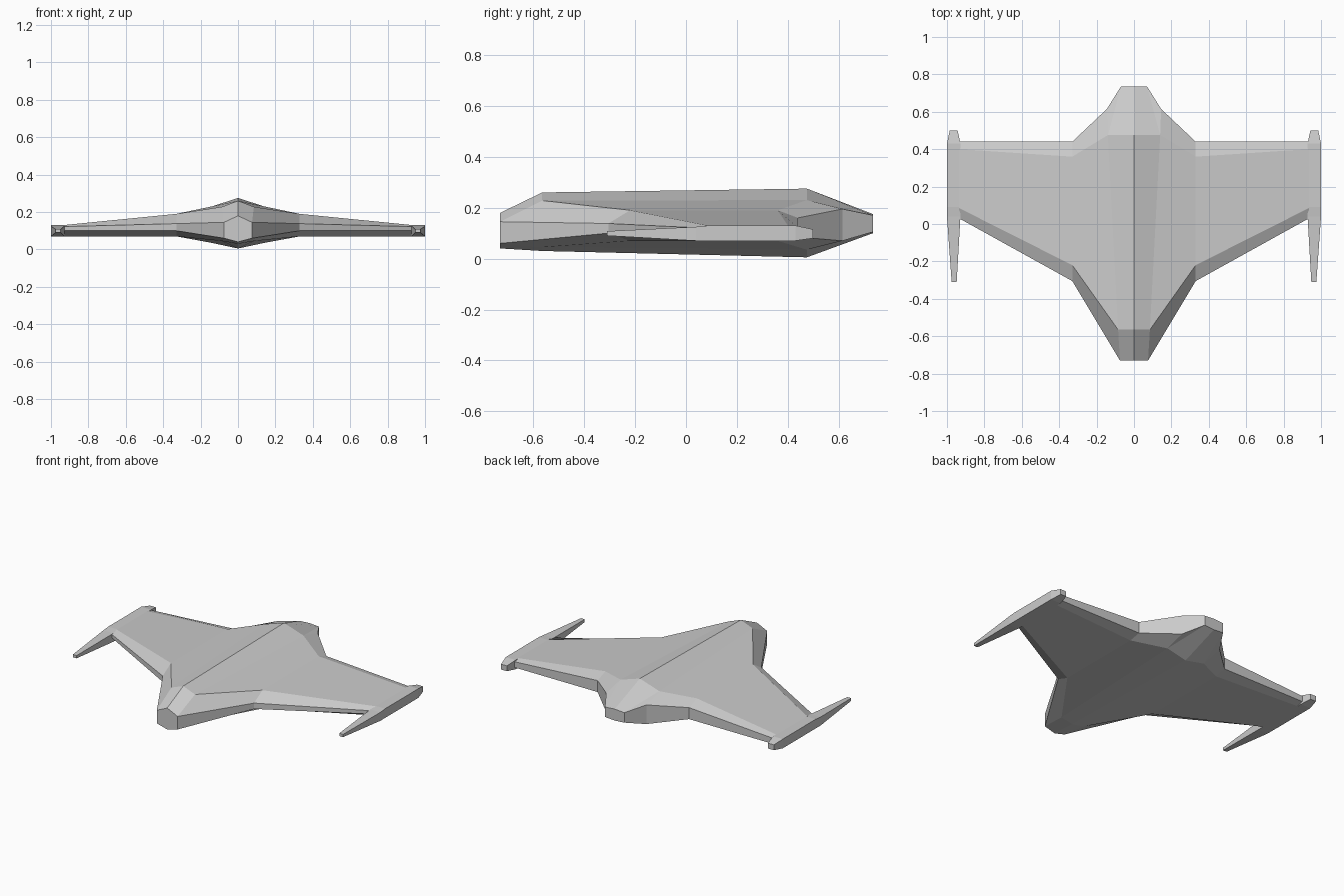
import bpy
import bmesh

cube = bpy.data.objects.get("Cube")
if cube:
    bpy.data.objects.remove(cube, do_unlink=True)

hull_grey = bpy.data.materials.new("hull_grey")
hull_grey.use_nodes = True
colour = (0.6, 0.6, 0.6, 1)
hull_grey.diffuse_color = colour
shader = next(n for n in hull_grey.node_tree.nodes if n.type == "BSDF_PRINCIPLED")
shader.inputs["Base Color"].default_value = colour


def loft(name, sections, cap_start=False, cap_end=True):
    """Skin matching closed sections, then mirror them across x = 0."""
    bm = bmesh.new()
    rings = [[bm.verts.new(p) for p in section] for section in sections]
    count = len(rings[0])
    for ring, following in zip(rings, rings[1:]):
        for i in range(count):
            j = (i + 1) % count
            bm.faces.new((ring[i], ring[j], following[j], following[i]))
    if cap_start:
        bm.faces.new(rings[0])
    if cap_end:
        bm.faces.new(rings[-1])
    bmesh.ops.remove_doubles(bm, verts=bm.verts, dist=0.0005)
    bmesh.ops.dissolve_degenerate(bm, edges=bm.edges, dist=0.0005)

    # Mirrored half, welded along the keel
    half = bm.verts[:] + bm.edges[:] + bm.faces[:]
    copy = bmesh.ops.duplicate(bm, geom=half)["geom"]
    for vert in copy:
        if isinstance(vert, bmesh.types.BMVert):
            vert.co.x = -vert.co.x
    bmesh.ops.remove_doubles(bm, verts=bm.verts, dist=0.0005)
    bmesh.ops.recalc_face_normals(bm, faces=bm.faces)

    mesh = bpy.data.meshes.new(name)
    bm.to_mesh(mesh)
    bm.free()
    mesh.materials.append(hull_grey)
    part = bpy.data.objects.new(name, mesh)
    bpy.context.collection.objects.link(part)
    return part


def station(lead, front, back, rim):
    """Each point is x, y, upper z, lower z; returns a closed chordwise ring."""
    chord = (lead, front, back, rim)
    upper = [(x, y, top) for x, y, top, bottom in chord]
    lower = [(x, y, bottom) for x, y, top, bottom in reversed(chord)]
    return upper + lower


def box_section(y, inner, outer, bottom, top):
    return [(inner, y, bottom), (outer, y, bottom), (outer, y, top), (inner, y, top)]


# Hull and wings: keel, shoulder, wing root and wing tip
keel = station((0, -.73, .18, .04), (0, -.565, .26, .03),
               (0, .475, .275, .005), (0, .735, .175, .1))
shoulder_points = ((.075, -.73, .145, .06), (.085, -.565, .228, .045),
                   (.14, .475, .23, .035))
tail = station(*shoulder_points, (.07, .735, .17, .105))
shoulder = station(*shoulder_points, (.145, .615, .195, .07))
wing_root = station((.33, -.305, .138, .1), (.33, -.22, .19, .07),
                    (.33, .36, .19, .07), (.33, .44, .16, .085))
wing_tip = station((.935, .03, .122, .1), (.935, .085, .13, .07),
                   (.935, .4, .13, .07), (.935, .44, .122, .085))
loft("hull_and_wings", [keel, tail, shoulder, wing_root, wing_tip])

# Wing tip pods with long forward spikes
loft("wing_tip_pods", [
    box_section(-.31, .948, .975, .09, .108),
    box_section(.04, .928, 1, .07, .125),
    box_section(.09, .928, 1, .07, .13),
    box_section(.43, .928, 1, .07, .13),
    box_section(.5, .943, .985, .08, .115),
], cap_start=True)
